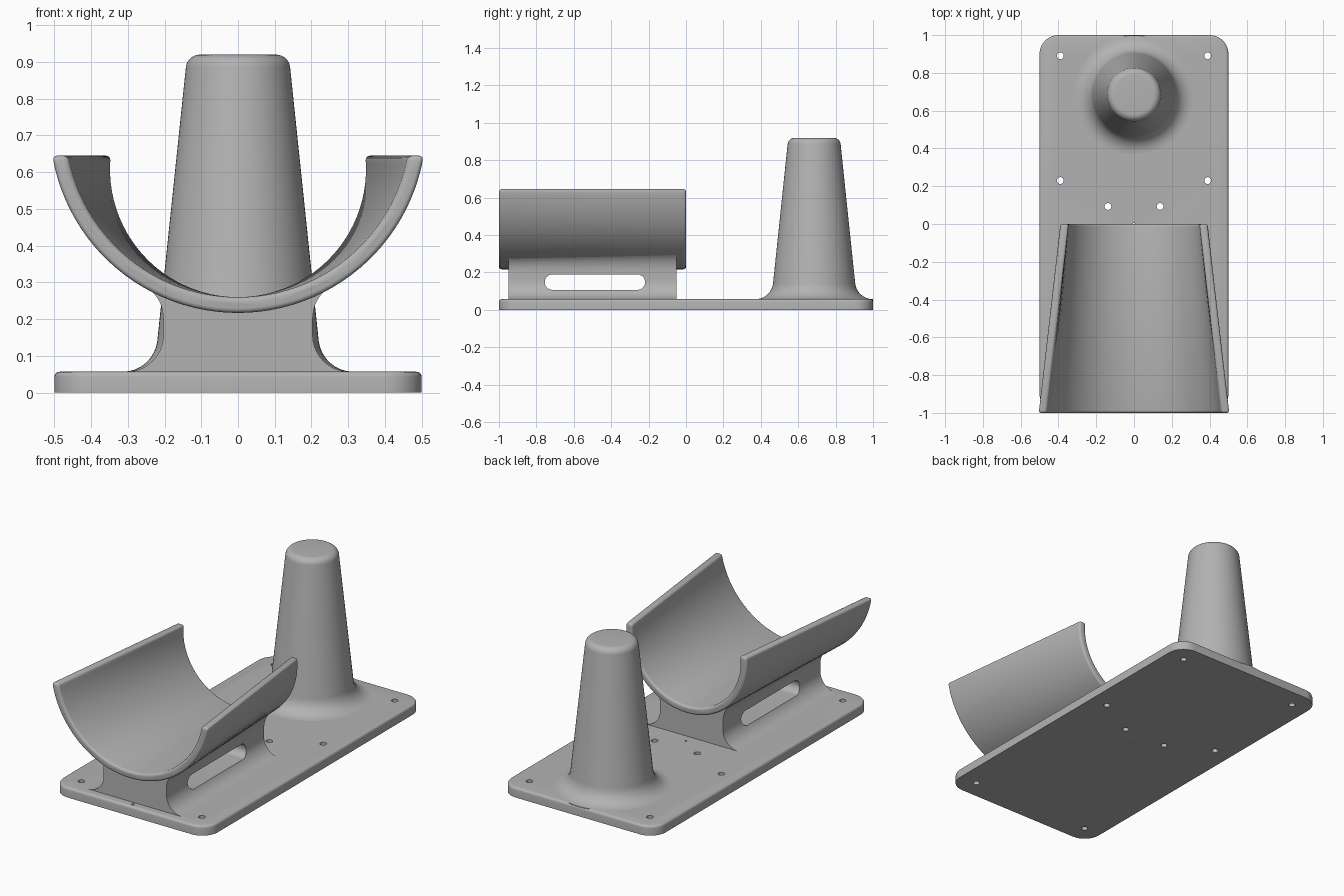
import bpy, bmesh
from math import pi, sin, cos, sqrt, radians, acos
from mathutils import Vector

cube = bpy.data.objects.get("Cube")
if cube:
    bpy.data.objects.remove(cube)

grey = bpy.data.materials.new("matte grey")
grey.use_nodes = True
tone = (0.45, 0.45, 0.45, 1)
grey.diffuse_color = tone
grey.node_tree.nodes["Principled BSDF"].inputs["Base Color"].default_value = tone

PLATE_TOP = 0.057


def make(name, bm):
    bmesh.ops.recalc_face_normals(bm, faces=bm.faces)
    me = bpy.data.meshes.new(name)
    bm.to_mesh(me)
    bm.free()
    me.materials.append(grey)
    ob = bpy.data.objects.new(name, me)
    bpy.context.collection.objects.link(ob)
    return ob


def apply(ob, kind, **settings):
    mod = ob.modifiers.new(kind, kind)
    for key, value in settings.items():
        setattr(mod, key, value)
    bpy.context.view_layer.objects.active = ob
    bpy.ops.object.modifier_apply(modifier=mod.name)


def cut(ob, cutter):
    apply(ob, 'BOOLEAN', operation='DIFFERENCE', solver='EXACT', object=cutter)
    bpy.data.objects.remove(cutter)


def smooth(ob):
    ob.data.shade_smooth()
    ob.data.set_sharp_from_angle(angle=radians(32))


def loft(name, sections):
    """Closed solid through matching loops of points, capped at both ends."""
    bm = bmesh.new()
    rings = [[bm.verts.new(p) for p in s] for s in sections]
    n = len(rings[0])
    for a, b in zip(rings, rings[1:]):
        for i in range(n):
            j = (i + 1) % n
            bm.faces.new((a[i], a[j], b[j], b[i]))
    bm.faces.new(rings[0])
    bm.faces.new(rings[-1])
    return make(name, bm)


def rounded_rect(hx, hy, r, steps=10):
    """Outline of a rounded rectangle, half sizes hx and hy."""
    pts = []
    for q, (sx, sy) in enumerate(((1, 1), (-1, 1), (-1, -1), (1, -1))):
        for k in range(steps + 1):
            a = (q + k / steps) * pi / 2
            pts.append((sx * (hx - r) + r * cos(a), sy * (hy - r) + r * sin(a)))
    return pts


def inset_section(inset, z):
    return [(x, y, z) for x, y in rounded_rect(0.5 - inset, 1 - inset, 0.1 - inset)]


# Base plate with a softened top edge
edge = 0.014
plate_sections = [inset_section(0, 0)]
for k in range(5):
    a = k / 4 * pi / 2
    plate_sections.append(inset_section(edge * (1 - cos(a)), PLATE_TOP - edge + edge * sin(a)))
base_plate = loft("base_plate", plate_sections)

# Screw holes, mirrored left and right, plus two tiny centre holes
holes = [(s * x, y, 0.018) for s in (-1, 1)
         for x, y in ((0.39, 0.89), (0.39, 0.23), (0.39, -0.89), (0.138, 0.093))]
holes += [(0, -0.97, 0.008), (0, 0.0, 0.006)]
bm = bmesh.new()
for x, y, r in holes:
    made = bmesh.ops.create_cone(bm, cap_ends=True, segments=20, radius1=r, radius2=r, depth=0.3)
    bmesh.ops.translate(bm, verts=made["verts"], vec=(x, y, 0))
cut(base_plate, make("hole_cutter", bm))
smooth(base_plate)

# Tapered post with a rounded top and a flared foot
post_y, foot = 0.685, 0.095
profile = [(0.314, 0.03), (0.314, PLATE_TOP)]
for k in range(1, 9):
    a = radians(270 - 84 * k / 8)
    profile.append((0.314 + foot * cos(a), PLATE_TOP + foot + foot * sin(a)))
crown = 0.038
for k in range(8):
    a = radians(6 + 84 * k / 7)
    profile.append((0.104 + crown * cos(a), 0.92 - crown + crown * sin(a)))
post_sections = [[(r * cos(i * pi / 32), post_y + r * sin(i * pi / 32), z) for i in range(64)]
                 for r, z in profile]
post = loft("post", post_sections)
smooth(post)

# Cradle: tapering trough with a level bottom and a level cut along the rims
RIM, BOTTOM, WALL = 0.645, 0.217, 0.043


def trough(y):
    """Outer radius and axis height of the trough at depth y."""
    r = 0.514 - 0.124 * (y + 1)
    return r, r + BOTTOM


def trough_section(y, steps=48):
    r, zc = trough(y)
    pts = []
    for rad, flip in ((r, 1), (r - WALL, -1)):
        reach = acos((zc - RIM) / rad)
        for k in range(steps + 1):
            a = flip * reach * (2 * k / steps - 1)
            pts.append((rad * sin(a), y, zc - rad * cos(a)))
    return pts


cradle = loft("cradle", [trough_section(-1), trough_section(0)])
apply(cradle, 'BEVEL', width=0.013, segments=4, limit_method='ANGLE', angle_limit=radians(45))
smooth(cradle)


# Pedestal: waisted block flaring into the plate and the cradle
def pedestal_section(y):
    r, zc = trough(y)

    def under(x):
        return zc - sqrt(r * r - x * x)

    waist, flare = 0.203, 0.1
    half = [(waist + flare, 0.02)]
    for k in range(11):
        a = radians(270 - 9 * k)
        half.append((waist + flare + flare * cos(a), PLATE_TOP + flare + flare * sin(a)))
    start = Vector((waist, 0.195))
    bend = Vector((waist, under(waist)))
    end = Vector((0.25, under(0.25) + 0.003))
    for k in range(9):
        t = k / 8
        half.append(tuple(start * (1 - t) ** 2 + bend * 2 * t * (1 - t) + end * t * t))
    # the top stays hidden inside the trough wall
    for x in (0.24, 0.18, 0.12, 0.06):
        half.append((x, under(x) + 0.02))
    right = [(x, y, z) for x, z in half]
    left = [(-x, y, z) for x, z in reversed(half)]
    return right + [(0, y, BOTTOM + 0.02)] + left


pedestal = loft("pedestal", [pedestal_section(-0.95), pedestal_section(-0.05)])

# Rounded slot right through the pedestal
slot = [(-0.487 + u, 0.148 + v) for u, v in rounded_rect(0.268, 0.041, 0.0405)]
cut(pedestal, loft("slot_cutter", [[(x, y, z) for y, z in slot] for x in (-0.6, 0.6)]))
smooth(pedestal)
